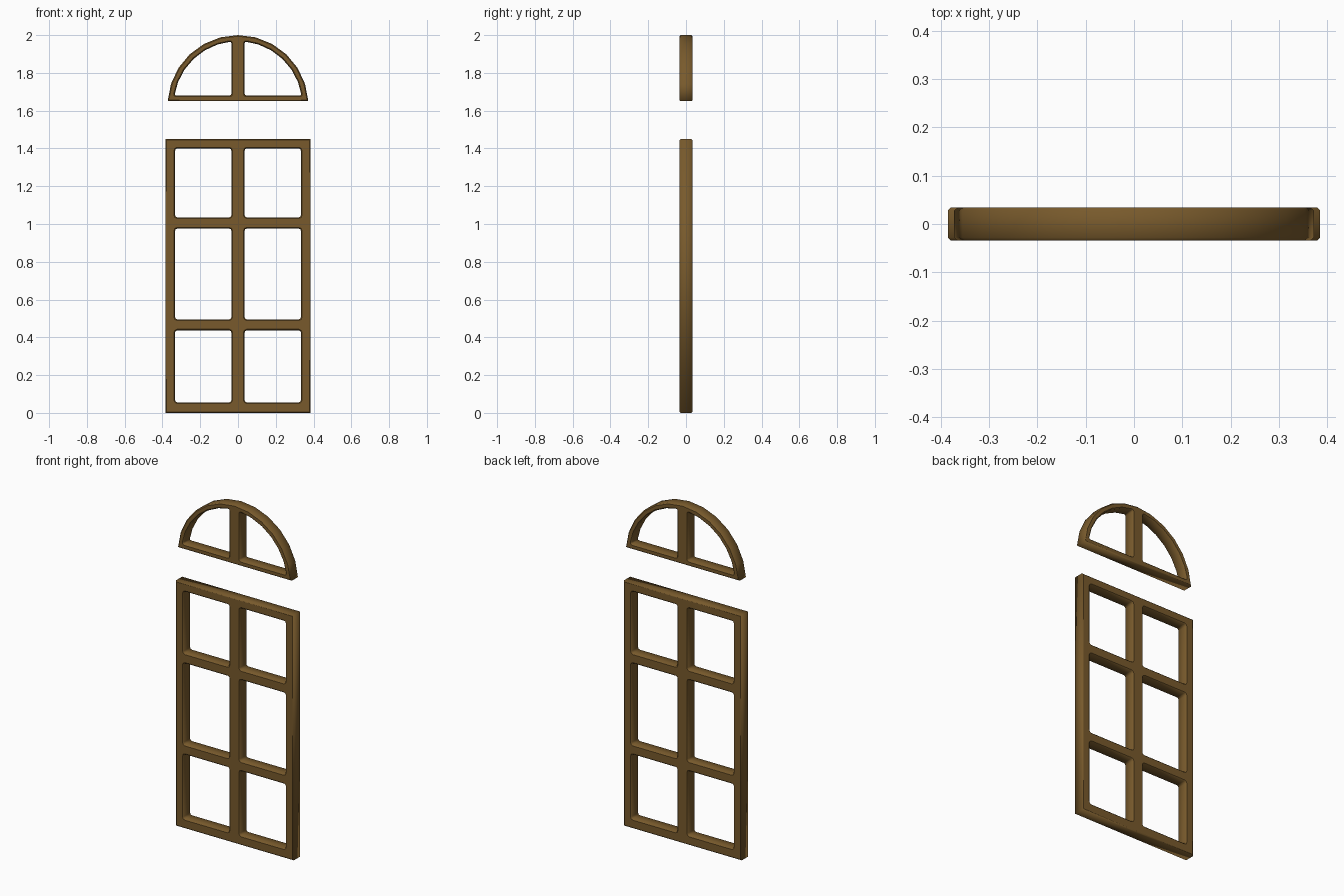
import bpy
import math

if "Cube" in bpy.data.objects:
    bpy.data.objects.remove(bpy.data.objects["Cube"])

DEPTH = 0.034    # half thickness along y
BEVEL = 0.006    # rounded edge width

wood = bpy.data.materials.new("brown_wood")
wood.diffuse_color = (0.188, 0.102, 0.025, 1)
wood.use_nodes = True
wood.node_tree.nodes["Principled BSDF"].inputs["Base Color"].default_value = wood.diffuse_color


def rect(x0, x1, z0, z1):
    return [(x0, z0), (x1, z0), (x1, z1), (x0, z1)]


def soften(points, r):
    """Cut each sharp corner of a closed outline into a small rounded one."""
    out, n = [], len(points)
    for i, (x, z) in enumerate(points):
        ends = []
        for px, pz in (points[i - 1], points[(i + 1) % n]):
            d = math.hypot(px - x, pz - z)
            ends.append(((px - x) / d, (pz - z) / d))
        (ax, az), (bx, bz) = ends
        if ax * bx + az * bz < -0.8:      # nearly straight: keep
            out.append((x, z))
            continue
        out += [(x + ax * r, z + az * r),
                (x + (ax + bx) * r * 0.29, z + (az + bz) * r * 0.29),
                (x + bx * r, z + bz * r)]
    return out


def mirrored(points):
    return [(-x, z) for x, z in reversed(points)]


def panel(name, outlines):
    """Filled outline with holes, thickened and bevelled, standing upright."""
    cu = bpy.data.curves.new(name, 'CURVE')
    cu.dimensions = '2D'
    cu.fill_mode = 'BOTH'
    cu.extrude = DEPTH - BEVEL
    cu.bevel_depth = BEVEL
    cu.bevel_resolution = 0
    cu.offset = -BEVEL
    for pts in outlines:
        sp = cu.splines.new('POLY')
        sp.points.add(len(pts) - 1)
        for p, (x, z) in zip(sp.points, pts):
            p.co = (x, z, 0, 1)
        sp.use_cyclic_u = True
    cu.materials.append(wood)
    ob = bpy.data.objects.new(name, cu)
    bpy.context.collection.objects.link(ob)
    ob.rotation_euler = (math.pi / 2, 0, 0)
    bpy.ops.object.select_all(action='DESELECT')
    ob.select_set(True)
    bpy.context.view_layer.objects.active = ob
    bpy.ops.object.convert(target='MESH')
    bpy.ops.object.transform_apply(rotation=True)


# lower window frame: two columns of three panes
outlines = [rect(-0.385, 0.385, 0, 1.45)]
for z0, z1 in ((0.056, 0.437), (0.495, 0.976), (1.035, 1.40)):
    hole = soften(rect(0.035, 0.333, z0, z1), 0.012)
    outlines += [hole, mirrored(hole)]
panel("window_frame", outlines)

# arched top light: segmented arc over a bottom rail, split by a mullion
CZ, R_OUT, R_IN = 1.627, 0.373, 0.341
STEPS = 12


def arc(r, a0, a1, n):
    return [(r * math.cos(a0 + (a1 - a0) * i / n), CZ + r * math.sin(a0 + (a1 - a0) * i / n))
            for i in range(n + 1)]


a = math.asin((1.65 - CZ) / R_OUT)
outer = arc(R_OUT, a, math.pi - a, STEPS)
pane = arc(R_IN, math.asin((1.68 - CZ) / R_IN), math.acos(0.035 / R_IN), 6)
pane = soften(pane + [(0.035, 1.68)], 0.01)
panel("arched_top_frame", [outer, pane, mirrored(pane)])
